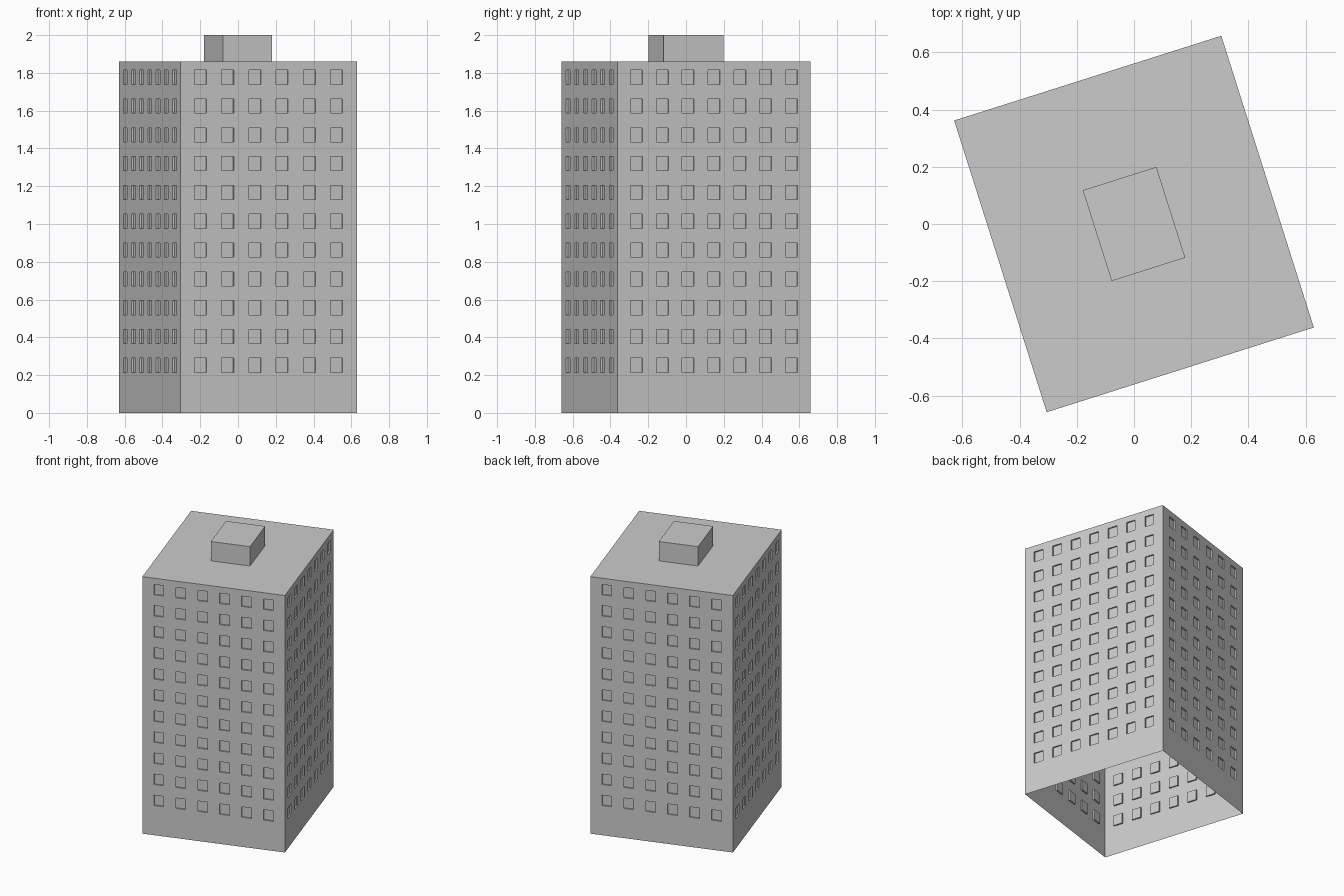
import bpy, bmesh, math
from mathutils import Vector

if "Cube" in bpy.data.objects:
    bpy.data.objects.remove(bpy.data.objects["Cube"])

W, D, H = 0.98, 1.07, 1.86          # tower footprint and height
TURN = math.radians(17.6)           # tower is turned about z
WIN_W, WIN_H, RECESS = 0.067, 0.075, 0.01
ROWS, ROW_STEP, ROW_Z = 11, 0.1525, 0.252


def finish(bm, name):
    bmesh.ops.remove_doubles(bm, verts=bm.verts, dist=1e-5)
    mesh = bpy.data.meshes.new(name)
    bm.to_mesh(mesh)
    bm.free()
    ob = bpy.data.objects.new(name, mesh)
    bpy.context.collection.objects.link(ob)
    ob.rotation_euler.z = TURN
    return ob


def breaks(centers, size, end):
    cuts = [0.0]
    for c in centers:
        cuts += [c - size / 2, c + size / 2]
    return cuts + [end]


def wall(bm, origin, u, length, cols, step):
    """Wall sheet as a grid; every odd/odd cell is a recessed window."""
    n = Vector((u.y, -u.x, 0))
    us = breaks([length / 2 + (i - (cols - 1) / 2) * step for i in range(cols)], WIN_W, length)
    zs = breaks([ROW_Z + i * ROW_STEP for i in range(ROWS)], WIN_H, H)
    grid = [[bm.verts.new(origin + u * a + Vector((0, 0, z))) for z in zs] for a in us]
    for i in range(len(us) - 1):
        for j in range(len(zs) - 1):
            q = [grid[i][j], grid[i + 1][j], grid[i + 1][j + 1], grid[i][j + 1]]
            if i % 2 and j % 2:
                back = [bm.verts.new(v.co - n * RECESS) for v in q]
                bm.faces.new(back)
                for k in range(4):
                    m = (k + 1) % 4
                    bm.faces.new((q[k], q[m], back[m], back[k]))
            else:
                bm.faces.new(q)


# Four walls with window grids, open underneath
bm = bmesh.new()
corners = [Vector((sx * W / 2, sy * D / 2, 0)) for sx, sy in ((-1, -1), (1, -1), (1, 1), (-1, 1))]
for k in range(4):
    a, b = corners[k], corners[(k + 1) % 4]
    cols, step = (6, 0.151) if k % 2 == 0 else (7, 0.1435)
    wall(bm, a, (b - a).normalized(), (b - a).length, cols, step)
finish(bm, "tower_walls")

# Flat roof
bm = bmesh.new()
bm.faces.new([bm.verts.new(c + Vector((0, 0, H))) for c in corners])
finish(bm, "roof")

# Rooftop machine room
bm = bmesh.new()
bmesh.ops.create_cube(bm, size=1)
for v in bm.verts:
    v.co = Vector((v.co.x * 0.27, v.co.y * 0.333, H + (v.co.z + 0.5) * 0.14))
bottom = [f for f in bm.faces if f.normal.z < -0.5]
bmesh.ops.delete(bm, geom=bottom, context='FACES_ONLY')
finish(bm, "rooftop_room")
